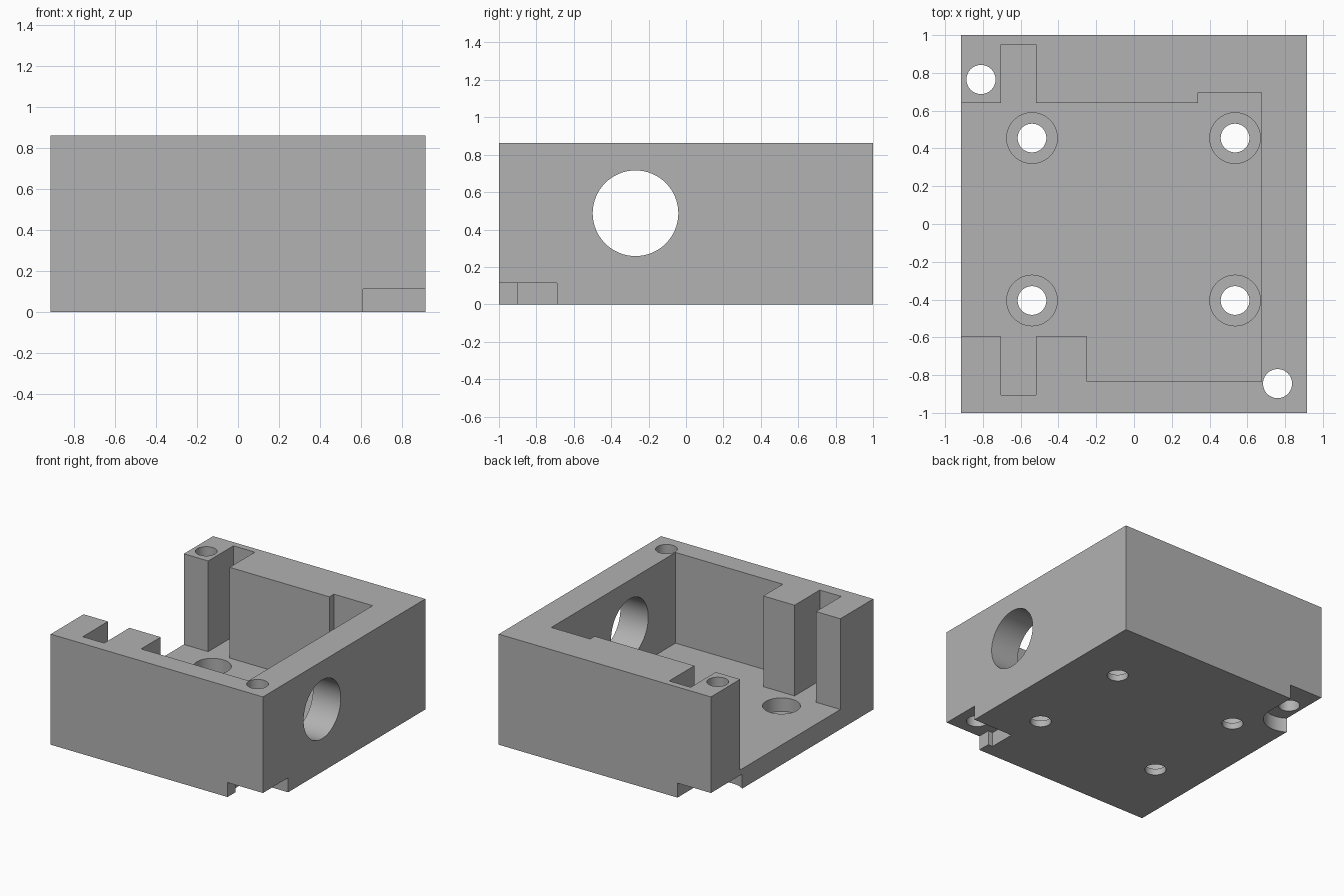
import bpy, bmesh
from math import cos, sin, pi

cube = bpy.data.objects.get("Cube")
if cube:
    bpy.data.objects.remove(cube, do_unlink=True)

grey = bpy.data.materials.new("plain_grey")
grey.use_nodes = True
GREY = (0.445, 0.445, 0.445, 1)
grey.diffuse_color = GREY
grey.node_tree.nodes["Principled BSDF"].inputs["Base Color"].default_value = GREY

W, D, H = 0.915, 1.0, 0.862      # half width, half depth, height
FLOOR, RECESS, OUT = 0.155, 0.113, 1.2


def prism(name, outline, z0, z1):
    """Upright solid with the given plan outline."""
    bm = bmesh.new()
    base = bm.faces.new([bm.verts.new((x, y, z0)) for x, y in outline])
    top = bmesh.ops.extrude_face_region(bm, geom=[base])["geom"]
    bmesh.ops.translate(bm, vec=(0, 0, z1 - z0),
                        verts=[v for v in top if isinstance(v, bmesh.types.BMVert)])
    bmesh.ops.recalc_face_normals(bm, faces=bm.faces)
    mesh = bpy.data.meshes.new(name)
    bm.to_mesh(mesh)
    bm.free()
    mesh.materials.append(grey)
    ob = bpy.data.objects.new(name, mesh)
    bpy.context.collection.objects.link(ob)
    return ob


def arc(cx, cy, r, start=0, end=2 * pi, n=64):
    return [(cx + r * cos(start + (end - start) * i / n),
             cy + r * sin(start + (end - start) * i / n)) for i in range(n)]


def cut(body, cutter):
    """Subtract the cutter from the body and discard it."""
    mod = body.modifiers.new("cut", 'BOOLEAN')
    mod.operation, mod.solver, mod.object = 'DIFFERENCE', 'EXACT', cutter
    bpy.context.view_layer.objects.active = body
    bpy.ops.object.modifier_apply(modifier=mod.name)
    bpy.data.objects.remove(cutter, do_unlink=True)


# Solid block
body = prism("housing", [(-W, -D), (W, -D), (W, D), (-W, D)], 0, H)

# Main pocket, open at one side, with a panel slot at each end
pocket = [(-OUT, 0.64), (-0.705, 0.64), (-0.705, 0.95), (-0.52, 0.95),
          (-0.52, 0.64), (0.34, 0.64), (0.34, 0.695), (0.675, 0.695),
          (0.675, -0.835), (-0.25, -0.835), (-0.25, -0.595), (-0.52, -0.595),
          (-0.52, -0.905), (-0.705, -0.905), (-0.705, -0.595), (-OUT, -0.595)]
cut(body, prism("pocket_cutter", pocket, FLOOR, OUT))

# Counterbored screw holes in the floor
for x in (-0.54, 0.535):
    for y in (-0.405, 0.455):
        cut(body, prism("counterbore_cutter", arc(x, y, 0.134), 0.05, 0.3))
        cut(body, prism("screw_cutter", arc(x, y, 0.076), -0.1, 0.3))

# Stepped recess under the front corner
front_recess = [(0.61, -OUT), (OUT, -OUT), (OUT, -0.69),
                (0.57, -0.69), (0.57, -0.9), (0.61, -0.9)]
cut(body, prism("front_recess_cutter", front_recess, -0.1, RECESS))

# Rounded recess under the opposite corner
px, py, pr = -0.81, 0.765, 0.183
back_recess = arc(px, py, pr, pi, 2 * pi, 32) + [(px + pr, py), (px + pr, OUT),
                                                 (-OUT, OUT), (-OUT, py)]
cut(body, prism("back_recess_cutter", back_recess, -0.1, RECESS))

# Full-height corner holes
for x, y in ((px, py), (0.76, -0.845)):
    cut(body, prism("corner_hole_cutter", arc(x, y, 0.077), -0.1, OUT))

# Round port through the side wall
port = prism("port_cutter", arc(0, 0, 0.229), 0, 0.6)
port.rotation_euler = (0, pi / 2, 0)
port.location = (0.5, -0.27, 0.487)
bpy.context.view_layer.update()
cut(body, port)

# Shading: smooth bores, crisp edges
for ob in bpy.context.selected_objects:
    ob.select_set(False)
body.select_set(True)
bpy.context.view_layer.objects.active = body
bpy.ops.object.shade_smooth_by_angle(angle=pi / 6)
